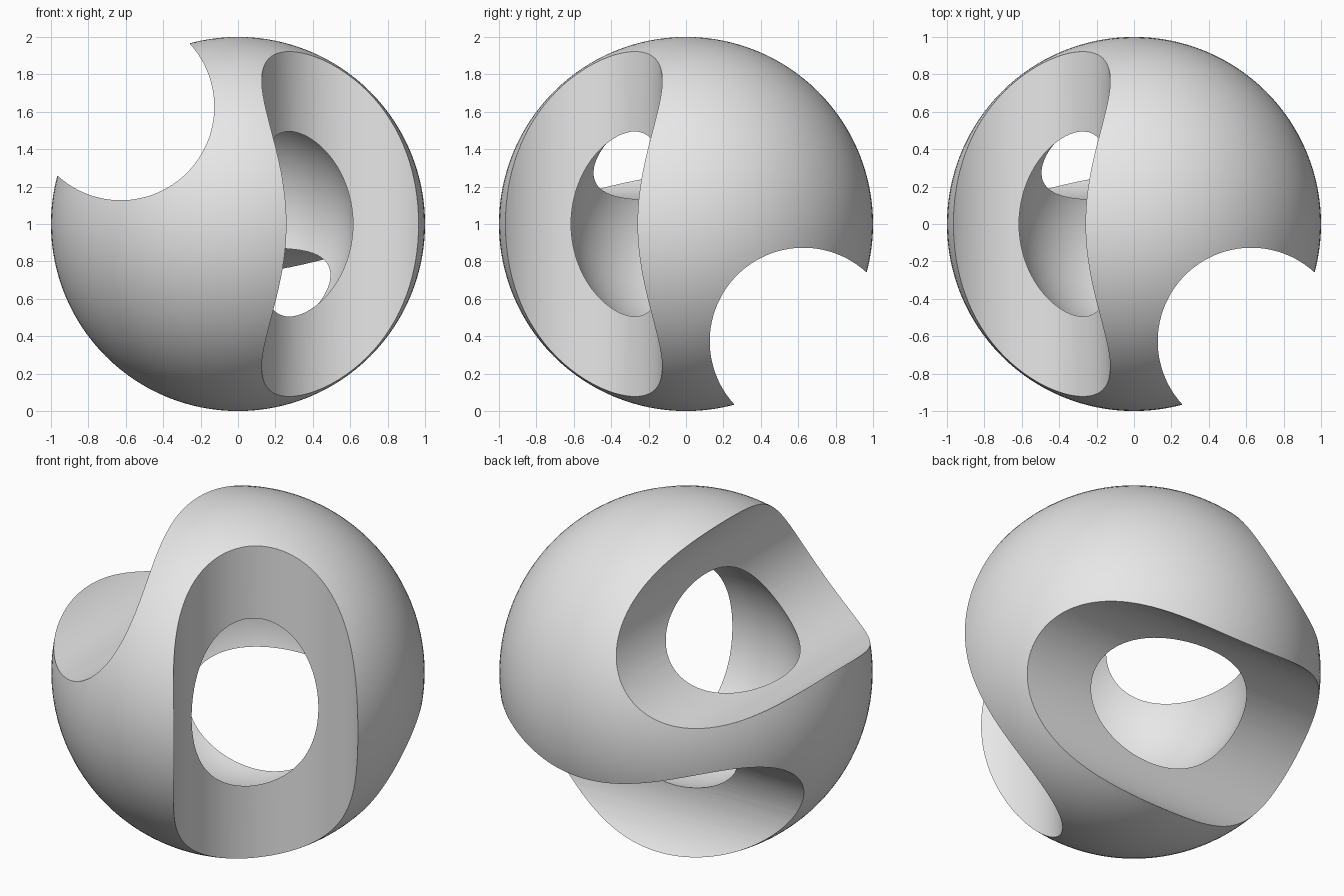
import bpy
import math

if "Cube" in bpy.data.objects:
    bpy.data.objects.remove(bpy.data.objects["Cube"])

OFFSET = 0.627      # distance of each bore axis from the centre, on two axes
BORE_RADIUS = 0.5
CAVITY_RADIUS = 0.628
CENTRE = (0, 0, 1)

grey = bpy.data.materials.new("plain grey")
grey.diffuse_color = (0.8, 0.8, 0.8, 1)
grey.use_nodes = True
grey.node_tree.nodes["Principled BSDF"].inputs["Base Color"].default_value = grey.diffuse_color


def sphere(name, radius, segments, rings):
    bpy.ops.mesh.primitive_uv_sphere_add(segments=segments, ring_count=rings,
                                         radius=radius, location=CENTRE)
    obj = bpy.context.object
    obj.name = name
    obj.data.materials.append(grey)
    return obj


def bore(name, x, y, z, rotation):
    bpy.ops.mesh.primitive_cylinder_add(vertices=128, radius=BORE_RADIUS, depth=3,
                                        location=(x, y, z + 1), rotation=rotation)
    obj = bpy.context.object
    obj.name = name
    obj.data.materials.append(grey)
    return obj


# Solid ball
ball = sphere("hollow_ball", 1.0, 128, 64)

# Round cavity and three bores, one along each axis
quarter = math.pi / 2
cutters = [
    sphere("cavity_cutter", CAVITY_RADIUS, 96, 48),
    bore("upright_bore_cutter", OFFSET, -OFFSET, 0, (0, 0, 0)),
    bore("front_bore_cutter", -OFFSET, 0, OFFSET, (quarter, 0, 0)),
    bore("side_bore_cutter", 0, OFFSET, -OFFSET, (0, quarter, 0)),
]

# Cut everything out of the ball
bpy.ops.object.select_all(action='DESELECT')
ball.select_set(True)
bpy.context.view_layer.objects.active = ball
for cutter in cutters:
    cut = ball.modifiers.new(cutter.name, 'BOOLEAN')
    cut.operation = 'DIFFERENCE'
    cut.solver = 'EXACT'
    cut.object = cutter
    bpy.ops.object.modifier_apply(modifier=cut.name)
for cutter in cutters:
    bpy.data.objects.remove(cutter)

# Smooth surfaces with crisp cut edges
bpy.ops.object.shade_smooth_by_angle(angle=math.radians(30))
